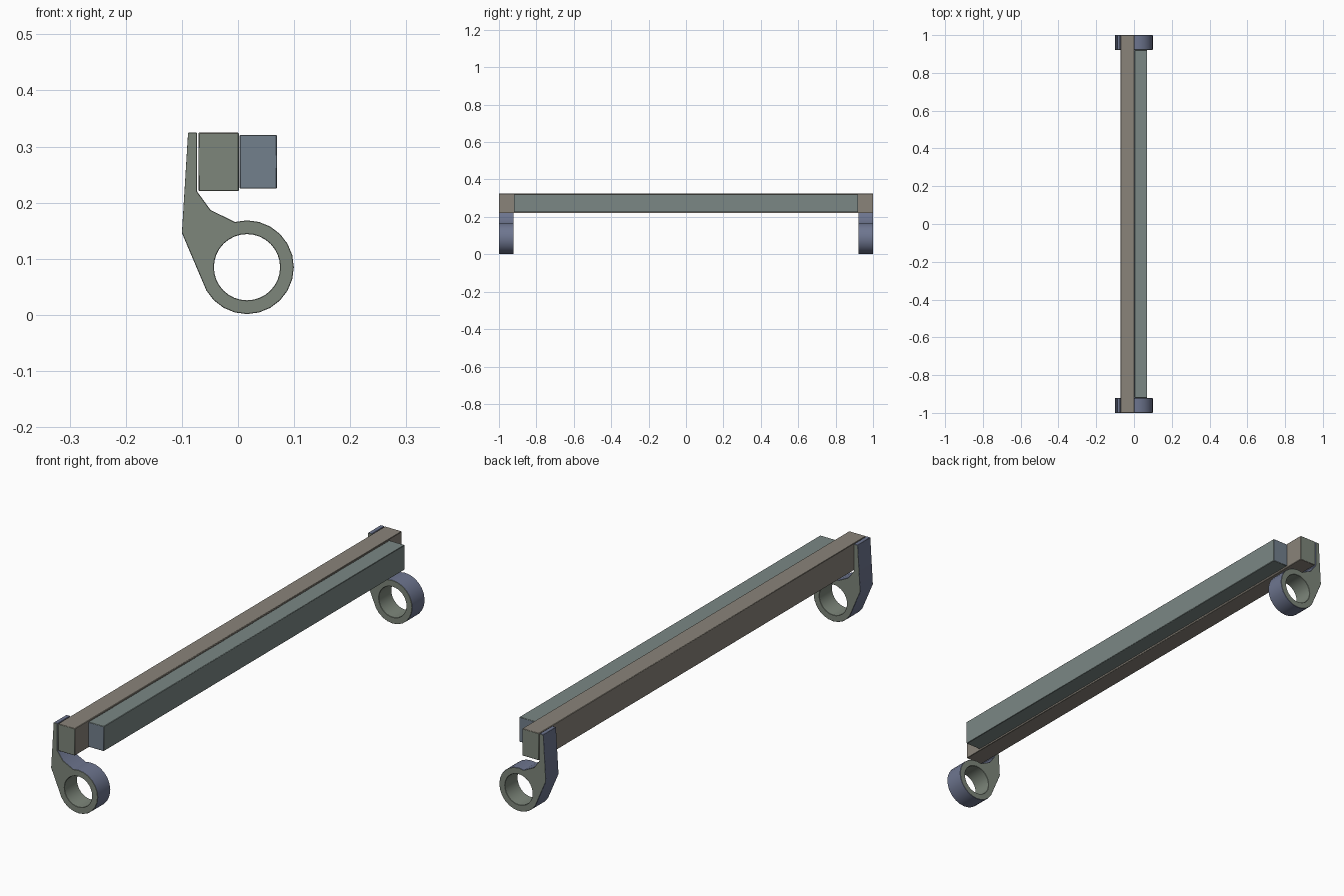
import bpy, bmesh
from math import cos, sin, radians, pi, hypot

if "Cube" in bpy.data.objects:
    bpy.data.objects.remove(bpy.data.objects["Cube"])

CX, CZ = 0.016, 0.085        # ring centre
R_OUT, R_IN = 0.0835, 0.059
THICK = 0.078


def material(name, rgb):
    m = bpy.data.materials.new(name)
    m.diffuse_color = (*rgb, 1)
    m.use_nodes = True
    m.node_tree.nodes["Principled BSDF"].inputs["Base Color"].default_value = m.diffuse_color
    return m


GREEN = material("green_grey", (0.206, 0.24, 0.197))
BLUE = material("blue_grey", (0.155, 0.18, 0.276))
BROWN = material("brown_grey", (0.254, 0.23, 0.193))
TEAL = material("teal_grey", (0.197, 0.245, 0.234))
SLATE = material("slate_grey", (0.171, 0.215, 0.265))


def finish(name, bm, bevel, end_mat, side_mat):
    # end faces (towards +-y) take one tint, the sides another
    bm.normal_update()
    for f in bm.faces:
        c = f.calc_center_median()
        in_hole = hypot(c.x - CX, c.z - CZ) < R_IN + 0.003
        f.material_index = 0 if abs(f.normal.y) > 0.5 or in_hole else 1
    mesh = bpy.data.meshes.new(name)
    bm.to_mesh(mesh)
    bm.free()
    mesh.materials.append(end_mat)
    mesh.materials.append(side_mat)
    ob = bpy.data.objects.new(name, mesh)
    bpy.context.collection.objects.link(ob)
    bpy.ops.object.select_all(action='DESELECT')
    ob.select_set(True)
    bpy.context.view_layer.objects.active = ob
    bpy.ops.object.shade_smooth_by_angle(angle=radians(30))
    mod = ob.modifiers.new("edge_bevel", 'BEVEL')
    mod.width = bevel
    mod.segments = 1
    mod.limit_method = 'ANGLE'
    mod.angle_limit = radians(50)
    return ob


def bar(name, x0, x1, y, z0, z1, end_mat, side_mat):
    bm = bmesh.new()
    bmesh.ops.create_cube(bm, size=1)
    for v in bm.verts:
        v.co = (x1 if v.co.x > 0 else x0,
                y if v.co.y > 0 else -y,
                z1 if v.co.z > 0 else z0)
    return finish(name, bm, 0.0015, end_mat, side_mat)


def bracket(name, y0):
    # arm outline, then the 24-step ring arc from 105 to -150 degrees
    outer = [(-0.1, 0.146), (-0.089, 0.325), (-0.073, 0.325),
             (-0.073, 0.220), (-0.049, 0.187)]
    outer += [(CX + R_OUT * cos(radians(a)), CZ + R_OUT * sin(radians(a)))
              for a in range(105, -151, -15)]
    hole = [(CX + R_IN * cos(2 * pi * i / 32), CZ + R_IN * sin(2 * pi * i / 32))
            for i in range(32)]
    bm = bmesh.new()
    edges = []
    for loop in (outer, hole):
        vs = [bm.verts.new((x, y0, z)) for x, z in loop]
        edges += [bm.edges.new((vs[i - 1], vs[i])) for i in range(len(vs))]
    bmesh.ops.triangle_fill(bm, edges=edges, use_beauty=True)
    ext = bmesh.ops.extrude_face_region(bm, geom=bm.faces[:], use_keep_orig=True)
    moved = [g for g in ext["geom"] if isinstance(g, bmesh.types.BMVert)]
    bmesh.ops.translate(bm, verts=moved, vec=(0, THICK, 0))
    bmesh.ops.recalc_face_normals(bm, faces=bm.faces[:])
    return finish(name, bm, 0.001, GREEN, BLUE)


# long rails: full-length back rail and shorter front rail
bar("main_rail", -0.0705, 0.0015, 1.0, 0.2205, 0.325, GREEN, BROWN)
bar("short_rail", 0.003, 0.0695, 0.92, 0.225, 0.321, SLATE, TEAL)

# ring brackets at both ends
bracket("front_bracket", -1.0)
bracket("rear_bracket", 1.0 - THICK)
